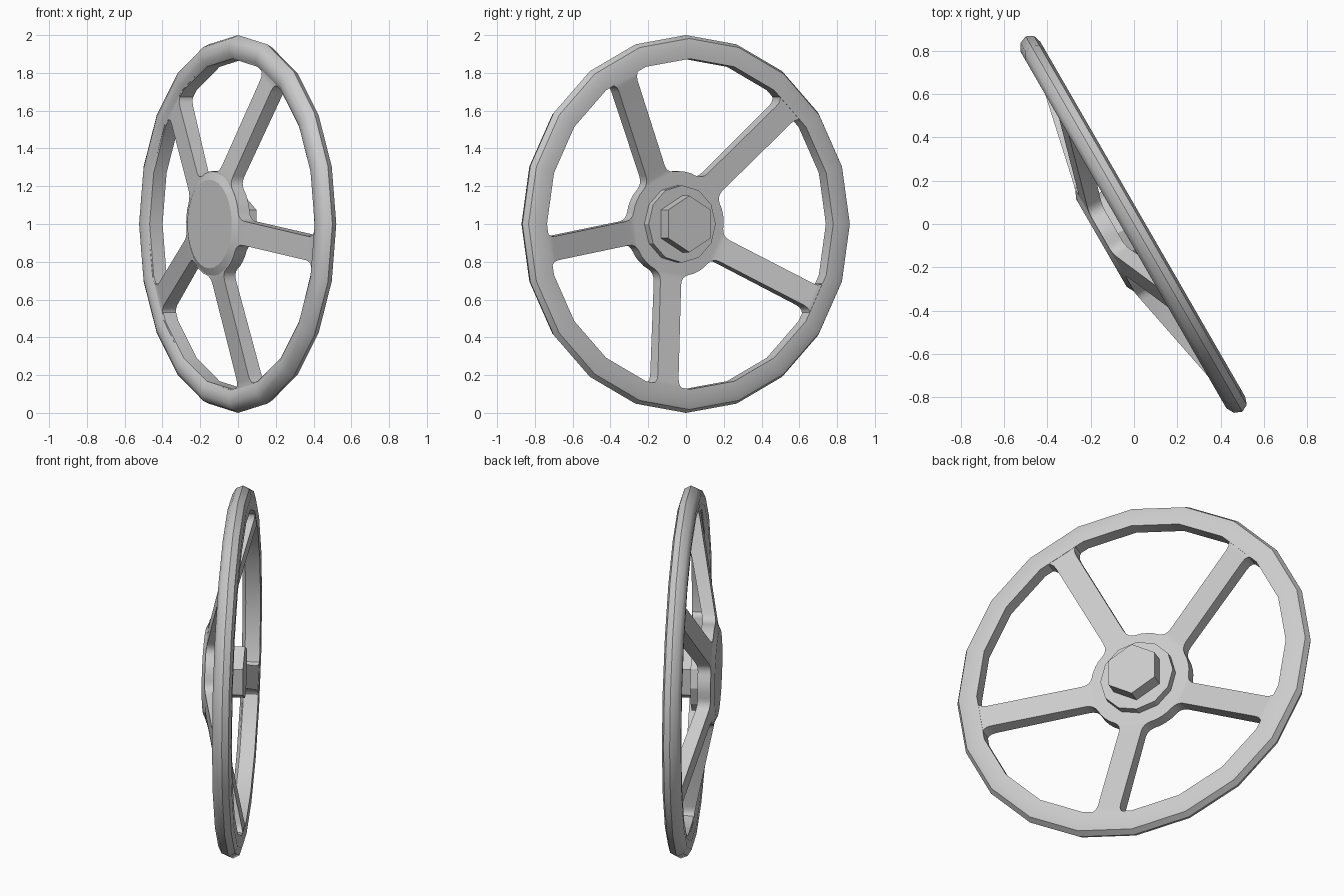
import bpy, bmesh, math
from mathutils import Matrix, Vector

cube = bpy.data.objects.get("Cube")
if cube:
    bpy.data.objects.remove(cube, do_unlink=True)

metal = bpy.data.materials.new("light grey metal")
metal.use_nodes = True
grey = (0.6, 0.6, 0.6, 1)
metal.diffuse_color = grey
metal.node_tree.nodes["Principled BSDF"].inputs["Base Color"].default_value = grey

# The wheel is modelled with its axle along x, then turned and lifted.
PLACE = Matrix.Translation((0, 0, 1)) @ Matrix.Rotation(math.radians(30), 4, "Z")
SPOKES, FIRST_SPOKE = 5, 45
HUB_R, RIM_R, HALF_WIDTH = 0.28, 0.885, 0.064


def polar(r, deg, n=0.0):
    """Point at an angle measured from straight up."""
    a = math.radians(deg)
    return Vector((n, r * math.sin(a), r * math.cos(a)))


def finish(bm, name, angle=35):
    bmesh.ops.recalc_face_normals(bm, faces=bm.faces)
    bm.transform(PLACE)
    mesh = bpy.data.meshes.new(name)
    bm.to_mesh(mesh)
    bm.free()
    mesh.materials.append(metal)
    obj = bpy.data.objects.new(name, mesh)
    bpy.context.collection.objects.link(obj)
    bpy.ops.object.select_all(action="DESELECT")
    obj.select_set(True)
    bpy.context.view_layer.objects.active = obj
    bpy.ops.object.shade_smooth_by_angle(angle=math.radians(angle))
    return obj


def lathe(name, profile, sides, closed=False, angle=35):
    """Spin (radius, depth) points round the axle; open ends are capped."""
    bm = bmesh.new()
    rings = [[bm.verts.new(polar(r, 360 * i / sides, n)) for i in range(sides)]
             for r, n in profile]
    pairs = list(zip(rings, rings[1:]))
    if closed:
        pairs.append((rings[-1], rings[0]))
    else:
        bm.faces.new(rings[0])
        bm.faces.new(rings[-1])
    for a, b in pairs:
        for i in range(sides):
            j = (i + 1) % sides
            bm.faces.new((a[i], a[j], b[j], b[i]))
    return finish(bm, name, angle)


def rounded(prev, corner, nxt, size, steps=4):
    """Curve replacing one corner of an outline."""
    a = corner + (prev - corner).normalized() * size
    b = corner + (nxt - corner).normalized() * size
    ts = [i / steps for i in range(steps + 1)]
    return [a * (1 - t) ** 2 + corner * 2 * t * (1 - t) + b * t * t for t in ts]


def window(start):
    """Outline of the opening between two neighbouring spokes."""
    gap = 360 / SPOKES
    lean = [math.degrees(math.asin(HALF_WIDTH / r)) for r in (HUB_R, RIM_R - 0.01)]
    in_a, in_b = polar(HUB_R, start + lean[0]), polar(HUB_R, start + gap - lean[0])
    out_a = polar(RIM_R - 0.01, start + lean[1])
    out_b = polar(RIM_R - 0.01, start + gap - lean[1])
    outer = [polar(RIM_R, start + 9 + 18 * i) for i in range(4)]
    inner = [polar(HUB_R, start + gap * f) for f in (0.6, 0.5, 0.4)]
    return (rounded(in_a, out_a, outer[0], 0.055) + outer[1:-1]
            + rounded(outer[-1], out_b, in_b, 0.055)
            + rounded(out_b, in_b, inner[0], 0.045) + inner
            + rounded(inner[-1], in_a, out_a, 0.045))


def dish(r, hub, rim):
    t = min(max((r - HUB_R) / (0.86 - HUB_R), 0), 1)
    return hub + (rim - hub) * t


# Dished web: hub plate and five spokes in one piece
bm = bmesh.new()
loops = [[polar(0.93, 18 * i) for i in range(20)]]
loops += [window(FIRST_SPOKE + k * 360 / SPOKES) for k in range(SPOKES)]
for points in loops:
    verts = [bm.verts.new(p) for p in points]
    for a, b in zip(verts, verts[1:] + verts[:1]):
        bm.edges.new((a, b))
bmesh.ops.triangle_fill(bm, edges=bm.edges[:], use_beauty=True, normal=(1, 0, 0))
front = bm.verts[:]
new = bmesh.ops.extrude_face_region(bm, geom=bm.faces[:], use_keep_orig=True)["geom"]
back = [g for g in new if isinstance(g, bmesh.types.BMVert)]
for group, hub_n, rim_n in ((front, -0.155, -0.04), (back, -0.085, 0.042)):
    for v in group:
        v.co.x = dish(math.hypot(v.co.y, v.co.z), hub_n, rim_n)
finish(bm, "spokes_and_hub")

# Grip ring: flat inside and back, rounded outside
lathe("rim", [(0.875, -0.035), (0.875, 0.044), (0.945, 0.046), (0.982, 0.034),
              (1.0, 0.0), (0.985, -0.036), (0.95, -0.056), (0.905, -0.054)],
      20, closed=True, angle=40)

# Raised cap on the hub front
lathe("hub_cap", [(0.277, -0.12), (0.277, -0.153), (0.235, -0.174)], 30, angle=25)

# Washer and hexagonal nut behind the hub
lathe("washer", [(0.205, -0.1), (0.205, -0.04)], 12, angle=20)
lathe("hex_nut", [(0.15, -0.05), (0.15, 0.038)], 6)
